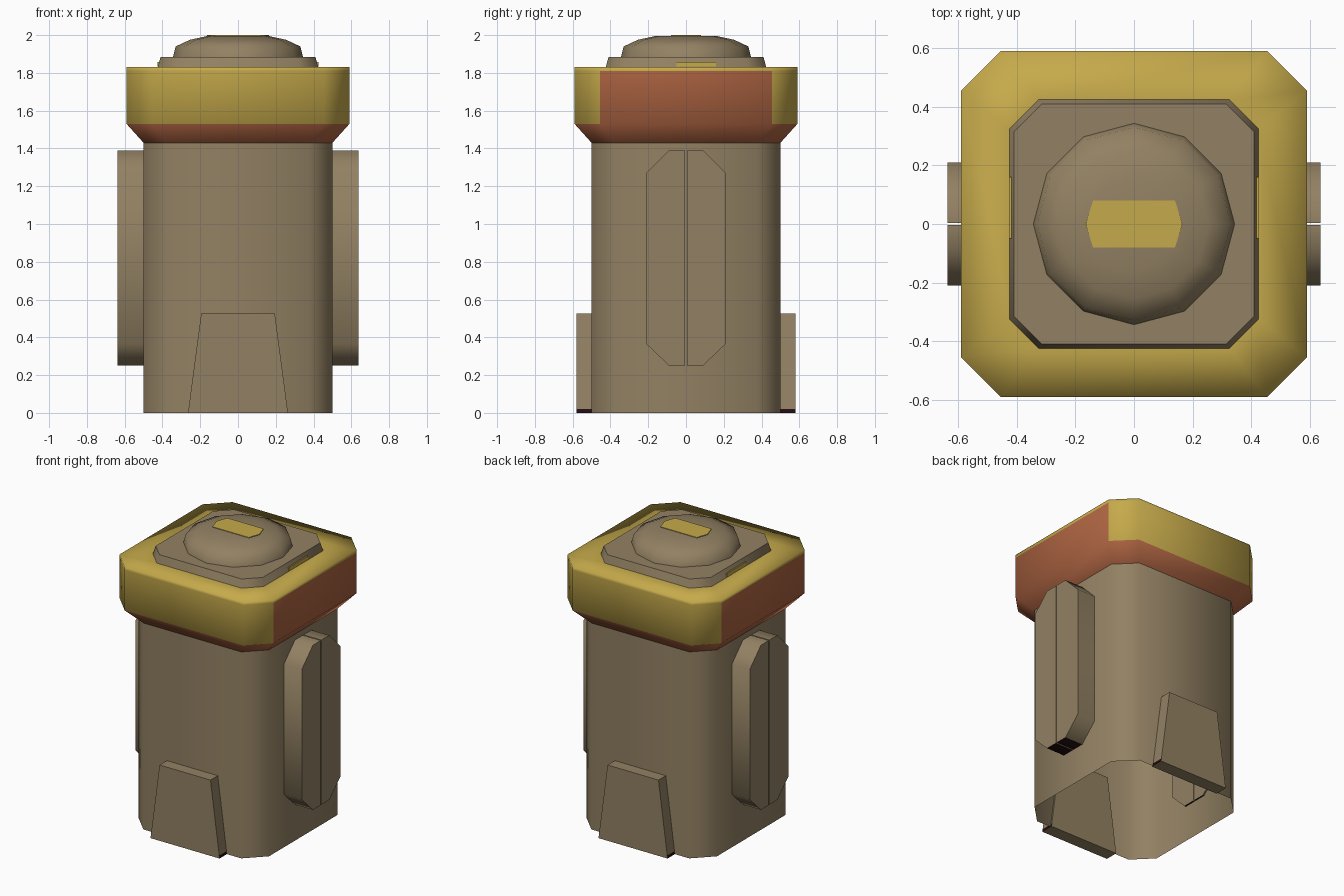
import bpy, bmesh, math

if "Cube" in bpy.data.objects:
    bpy.data.objects.remove(bpy.data.objects["Cube"])


def material(name, rgb):
    m = bpy.data.materials.new(name)
    m.diffuse_color = (*rgb, 1)
    m.use_nodes = True
    m.node_tree.nodes["Principled BSDF"].inputs["Base Color"].default_value = m.diffuse_color
    return m


TAN = material("tan", (0.29, 0.22, 0.125))
YELLOW = material("yellow", (0.56, 0.40, 0.07))
ORANGE = material("rust_orange", (0.43, 0.13, 0.055))
DARK = material("dark_maroon", (0.016, 0.004, 0.005))


def octagon(h, c, z):
    """Square of half width h with corners cut back to c."""
    pts = [(c, -h), (h, -c), (h, c), (c, h), (-c, h), (-h, c), (-h, -c), (-c, -h)]
    return [(x, y, z) for x, y in pts]


def circle(r, z, n=12):
    return [(r * math.cos(2 * math.pi * i / n), r * math.sin(2 * math.pi * i / n), z)
            for i in range(n)]


def loft(name, rings, mats, bottom=True, top=True, rule=None, angle=60):
    """Skin a stack of rings; rule(face) gives the material slot."""
    bm = bmesh.new()
    loops = [[bm.verts.new(p) for p in ring] for ring in rings]
    for a, b in zip(loops, loops[1:]):
        n = len(a)
        for i in range(n):
            j = (i + 1) % n
            bm.faces.new((a[i], a[j], b[j], b[i]))
    if bottom:
        bm.faces.new(loops[0][::-1])
    if top:
        bm.faces.new(loops[-1])
    bmesh.ops.recalc_face_normals(bm, faces=bm.faces)
    bm.normal_update()
    if rule:
        for f in bm.faces:
            f.material_index = rule(f)
    me = bpy.data.meshes.new(name)
    bm.to_mesh(me)
    bm.free()
    for m in mats:
        me.materials.append(m)
    ob = bpy.data.objects.new(name, me)
    bpy.context.collection.objects.link(ob)
    bpy.ops.object.select_all(action='DESELECT')
    ob.select_set(True)
    bpy.context.view_layer.objects.active = ob
    if angle:
        bpy.ops.object.shade_smooth_by_angle(angle=math.radians(angle))
    return ob


# Hollow body, open underneath
loft("body", [octagon(0.5, 0.375, 0), octagon(0.5, 0.375, 1.43)], [TAN],
     bottom=False, top=False)


# Flared cap: rust underside and side panels, yellow elsewhere
def cap_rule(f):
    c = f.calc_center_median()
    if c.z < 1.53:
        return 1
    return 1 if abs(f.normal.x) > 0.9 and c.z < 1.8 else 0


loft("cap", [octagon(0.5, 0.375, 1.43), octagon(0.59, 0.455, 1.53),
             octagon(0.59, 0.455, 1.81), octagon(0.59, 0.455, 1.83),
             octagon(0.42, 0.32, 1.83)],
     [YELLOW, ORANGE], bottom=False, rule=cap_rule, angle=100)

# Lid plate and low dome
loft("lid_plate", [octagon(0.425, 0.325, 1.83), octagon(0.41, 0.315, 1.885)], [TAN],
     bottom=False)
loft("dome", [circle(0.345, 1.88), circle(0.33, 1.94), circle(0.255, 1.975),
              circle(0.16, 1.996)], [TAN], bottom=False)

# Yellow marker on the dome
mark = [(-0.165, 0), (-0.14, -0.08), (0.14, -0.08), (0.165, 0), (0.14, 0.08), (-0.14, 0.08)]
loft("dome_marker", [[(x, y, z) for x, y in mark] for z in (1.992, 2.0)], [YELLOW])

# Two-piece side rails
half = [(0.004, 0.25), (0.09, 0.25), (0.21, 0.365), (0.21, 1.27), (0.09, 1.39), (0.004, 1.39)]
for sx, side in ((1, "right"), (-1, "left")):
    for sy, end in ((1, "back"), (-1, "front")):
        loft(f"{side}_rail_{end}",
             [[(sx * x, sy * y, z) for y, z in half] for x in (0.49, 0.637)], [TAN, DARK],
             rule=lambda f: 1 if f.normal.z < -0.9 else 0)
    # Small yellow strip on the lid plate edge
    loft(f"{side}_lid_strip",
         [[(sx * x, y, z) for y, z in ((-0.05, 1.833), (0.16, 1.833), (0.16, 1.858), (-0.05, 1.858))]
          for x in (0.418, 0.426)], [YELLOW], angle=0)


# Tapered feet at front and back
def foot_section(w, z, s):
    return [(-w, s * 0.49, z), (w, s * 0.49, z), (w, s * 0.58, z), (-w, s * 0.58, z)]


def foot_rule(f):
    return 1 if abs(f.normal.x) > 0.9 and f.calc_center_median().z < 0.02 else 0


for s, end in ((-1, "front"), (1, "back")):
    loft(f"{end}_foot", [foot_section(0.265, 0, s), foot_section(0.262, 0.02, s),
                         foot_section(0.195, 0.525, s)], [TAN, DARK], rule=foot_rule)
